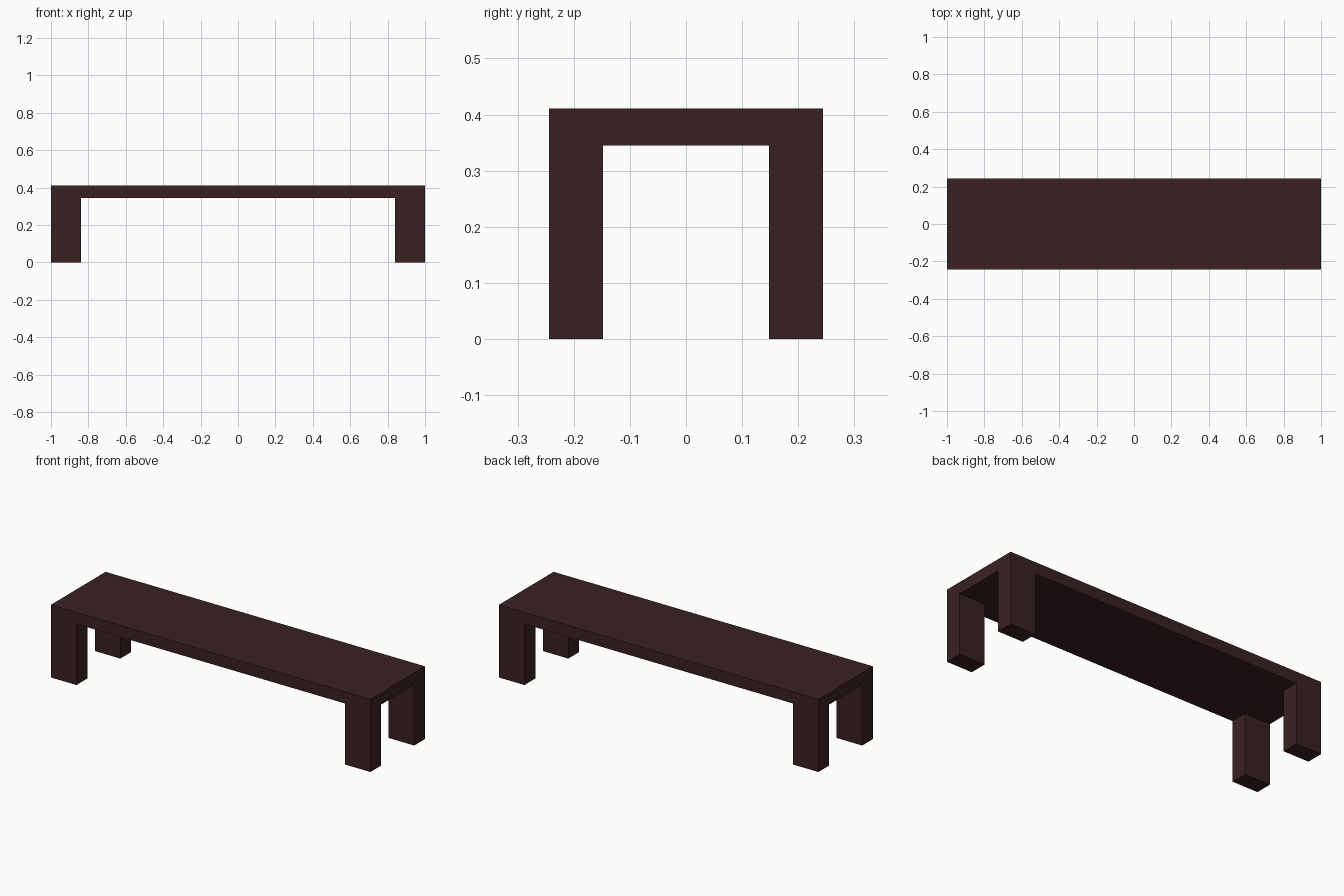
import bpy, bmesh

if "Cube" in bpy.data.objects:
    bpy.data.objects.remove(bpy.data.objects["Cube"])

# Bench dimensions
HX, HY = 1.0, 0.2445        # half length, half depth
LEG_X, LEG_Y = 0.16, 0.097  # leg cross-section
SEAT_Z, TOP_Z = 0.345, 0.411

wood = bpy.data.materials.new("dark brown wood")
wood.diffuse_color = (0.0423, 0.0152, 0.0160, 1)
wood.use_nodes = True
wood.node_tree.nodes["Principled BSDF"].inputs["Base Color"].default_value = wood.diffuse_color

bm = bmesh.new()

# Underside of the seat as a 3 x 3 grid whose corner cells match the legs
xs = (-HX, -HX + LEG_X, HX - LEG_X, HX)
ys = (-HY, -HY + LEG_Y, HY - LEG_Y, HY)
grid = [[bm.verts.new((x, y, SEAT_Z)) for y in ys] for x in xs]
cells = {(i, j): bm.faces.new((grid[i][j], grid[i][j + 1], grid[i + 1][j + 1], grid[i + 1][j]))
         for i in range(3) for j in range(3)}


def extrude(faces, dz):
    geom = bmesh.ops.extrude_face_region(bm, geom=faces, use_keep_orig=True)["geom"]
    verts = [g for g in geom if isinstance(g, bmesh.types.BMVert)]
    bmesh.ops.translate(bm, verts=verts, vec=(0, 0, dz))


# Seat slab
corners = [cells[i, j] for i in (0, 2) for j in (0, 2)]
extrude(list(cells.values()), TOP_Z - SEAT_Z)

# Four corner legs, open into the slab so no hidden faces remain
extrude(corners, -SEAT_Z)
bmesh.ops.delete(bm, geom=corners, context='FACES_ONLY')

# Merge the flat faces of each side
bmesh.ops.recalc_face_normals(bm, faces=bm.faces)
bmesh.ops.dissolve_limit(bm, angle_limit=0.01, verts=bm.verts, edges=bm.edges)

mesh = bpy.data.meshes.new("bench")
bm.to_mesh(mesh)
bm.free()
mesh.materials.append(wood)
bpy.context.collection.objects.link(bpy.data.objects.new("bench", mesh))
